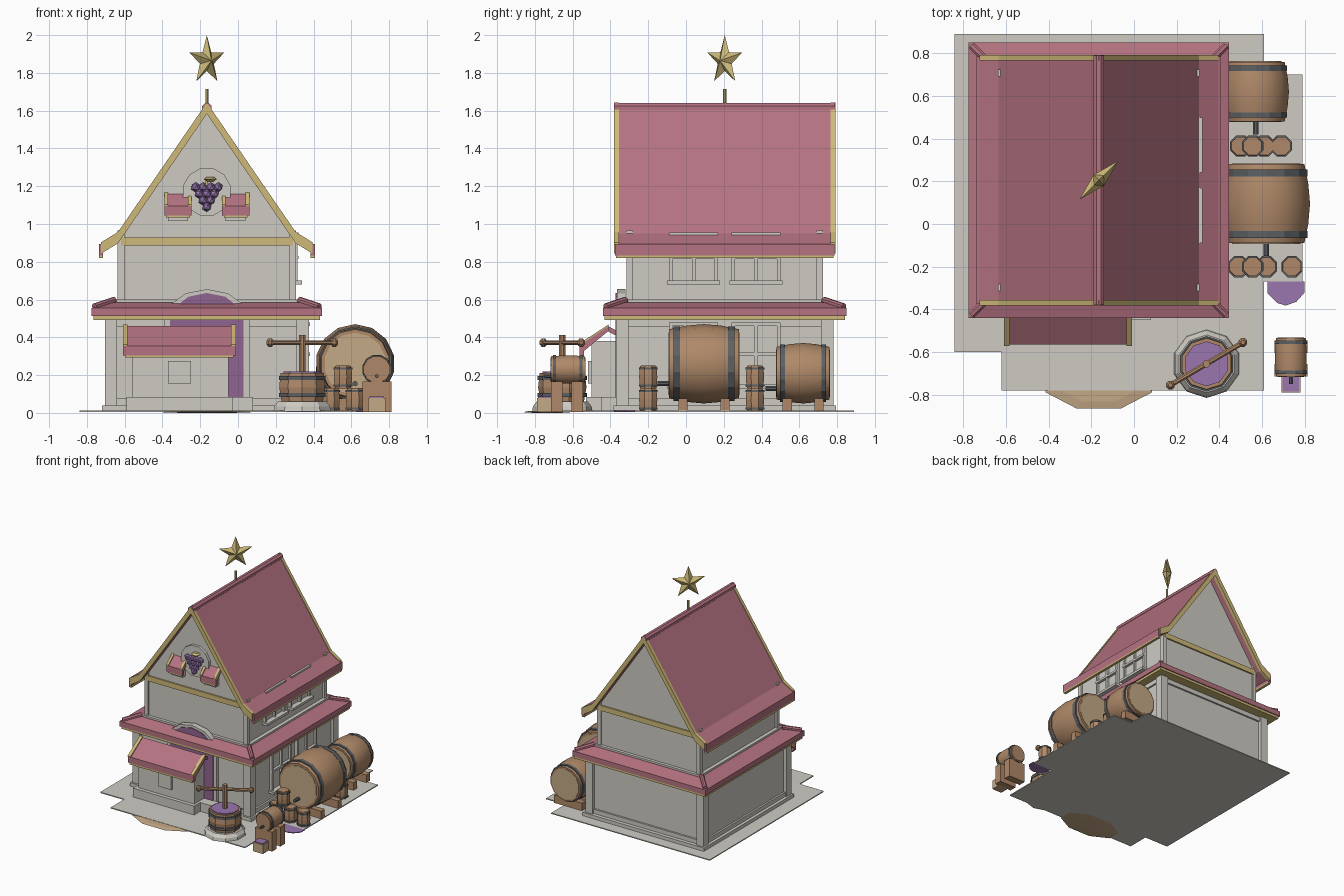
import bpy, bmesh, math
from mathutils import Vector, Matrix

if "Cube" in bpy.data.objects:
    bpy.data.objects.remove(bpy.data.objects["Cube"], do_unlink=True)


def material(name, rgb):
    m = bpy.data.materials.new(name)
    m.use_nodes = True
    m.diffuse_color = (*rgb, 1)
    m.node_tree.nodes["Principled BSDF"].inputs["Base Color"].default_value = (*rgb, 1)
    return m


STONE = material("pale stone", (0.62, 0.60, 0.55))
PINK = material("dusty pink", (0.46, 0.17, 0.22))
GOLD = material("gold", (0.62, 0.49, 0.19))
WOOD = material("warm wood", (0.43, 0.25, 0.14))
TAN = material("light wood", (0.56, 0.40, 0.24))
PURPLE = material("grape purple", (0.32, 0.18, 0.42))
PLUM = material("plum door", (0.28, 0.13, 0.28))
IRON = material("iron grey", (0.11, 0.12, 0.13))


def finish(name, bm, *mats, smooth=False):
    bmesh.ops.recalc_face_normals(bm, faces=bm.faces)
    me = bpy.data.meshes.new(name)
    bm.to_mesh(me)
    bm.free()
    for m in mats:
        me.materials.append(m)
    if smooth:
        me.shade_smooth()
        me.set_sharp_from_angle(angle=math.radians(35))
    ob = bpy.data.objects.new(name, me)
    bpy.context.collection.objects.link(ob)
    return ob


def loft(name, rings, mat, smooth=False):
    bm = bmesh.new()
    loops = [[bm.verts.new(p) for p in ring] for ring in rings]
    for a, b in zip(loops, loops[1:]):
        for i in range(len(a)):
            j = (i + 1) % len(a)
            bm.faces.new((a[i], a[j], b[j], b[i]))
    bm.faces.new(loops[0])
    bm.faces.new(loops[-1])
    return finish(name, bm, mat, smooth=smooth)


def prism(name, pts, axis, lo, hi, mat):
    place = {"x": lambda p, t: (t, p[0], p[1]), "y": lambda p, t: (p[0], t, p[1]),
             "z": lambda p, t: (p[0], p[1], t)}[axis]
    return loft(name, [[place(p, t) for p in pts] for t in (lo, hi)], mat)


def box(name, x0, x1, y0, y1, z0, z1, mat):
    return prism(name, [(x0, y0), (x1, y0), (x1, y1), (x0, y1)], "z", z0, z1, mat)


def lathe(name, profile, loc, axis, n, mat, smooth=False):
    turn = Matrix.Rotation(math.pi / 2, 4, "X") if axis == "y" else Matrix()
    rings = []
    for r, h in profile:
        angles = [math.tau * (i + 0.5) / n for i in range(n)]
        rings.append([Vector(loc) + turn @ Vector((r * math.cos(a), r * math.sin(a), h)) for a in angles])
    return loft(name, rings, mat, smooth)


def rod(name, p, q, r, mat, n=8):
    p, q = Vector(p), Vector(q)
    ob = lathe(name, [(r, 0), (r, (q - p).length)], (0, 0, 0), "z", n, mat)
    ob.matrix_world = Matrix.Translation(p) @ (q - p).to_track_quat("Z", "Y").to_matrix().to_4x4()


def barrel(name, loc, axis, r_end, r_mid, length, n, cap=WOOD):
    h = length / 2
    lathe(name, [(r_end, -h), (r_end * 0.3 + r_mid * 0.7, -h * 0.5), (r_mid, 0),
                 (r_end * 0.3 + r_mid * 0.7, h * 0.5), (r_end, h)], loc, axis, n, WOOD, n > 10)
    lathe(name + "_heads", [(r_end * 0.9, -h - 0.003), (r_end * 0.9, h + 0.003)], loc, axis, n, cap)
    r = r_end + (r_mid - r_end) * 0.3 + 0.006
    for s in (-0.78, 0.78):
        w = length * 0.045
        lathe(name + "_hoop", [(r, s * h - w), (r, s * h + w)], loc, axis, n, IRON)


CX, CY = -0.165, 0.205


def slab(name, hx, hy, z0, z1, mat):
    return box(name, CX - hx, CX + hx, CY - hy, CY + hy, z0, z1, mat)


def corner_posts(name, hx, hy, w, z0, z1):
    for sx in (-1, 1):
        for sy in (-1, 1):
            x, y = CX + sx * (hx - w / 2), CY + sy * (hy - w / 2)
            box(name, x - w / 2, x + w / 2, y - w / 2, y + w / 2, z0, z1, STONE)


# Ground and foundation
prism("ground", [(-0.84, -0.6), (-0.62, -0.6), (-0.62, -0.78), (0.61, -0.78), (0.61, -0.27), (0.79, -0.27),
                 (0.79, 0.70), (0.61, 0.70), (0.61, 0.89), (-0.84, 0.89)], "z", 0.004, 0.012, STONE)
slab("foundation", 0.555, 0.59, 0.01, 0.04, STONE)

# Lower storey
slab("lower_wall", 0.515, 0.545, 0.01, 0.56, STONE)
corner_posts("lower_post", 0.54, 0.575, 0.065, 0.01, 0.5)
slab("lower_sill", 0.53, 0.56, 0.01, 0.075, STONE)
slab("lower_beam", 0.53, 0.56, 0.455, 0.50, STONE)

# Skirt roof between storeys
slab("skirt_trim", 0.60, 0.637, 0.492, 0.512, GOLD)
loft("skirt_roof", [[(CX + sx * hx, CY + sy * hy, z) for sx, sy in ((-1, -1), (1, -1), (1, 1), (-1, 1))]
                    for hx, hy, z in ((0.61, 0.645, 0.512), (0.61, 0.645, 0.555), (0.51, 0.55, 0.585))], PINK)
for sx in (-1, 1):
    for sy in (-1, 1):
        rod("skirt_hip", (CX + sx * 0.595, CY + sy * 0.63, 0.562), (CX + sx * 0.49, CY + sy * 0.525, 0.597), 0.018, PINK)

# Upper storey
slab("upper_wall", 0.455, 0.51, 0.56, 0.97, STONE)
slab("upper_plinth", 0.485, 0.535, 0.57, 0.60, STONE)
corner_posts("upper_post", 0.472, 0.52, 0.035, 0.58, 0.965)
prism("gable_wall", [(CX - 0.455, 0.93), (CX + 0.455, 0.93), (CX, 1.6)], "y", CY - 0.51, CY + 0.51, STONE)
slab("gable_band", 0.455, 0.522, 0.885, 0.928, GOLD)

# Main roof
top = [(0.56, 0.895), (0.47, 0.95), (0, 1.635)]


def roof_profile(lift, thick):
    upper = [(CX + s * u, z + lift) for s, row in ((1, top), (-1, top[-2::-1])) for u, z in row]
    return upper + [(x, z - thick) for x, z in reversed(upper)]


prism("main_roof", roof_profile(0, 0.045), "y", CY - 0.575, CY + 0.575, PINK)
for s in (-1, 1):
    y = CY + s * 0.573
    prism("gable_trim", roof_profile(0.008, 0.06), "y", y - 0.013, y + 0.013, GOLD)
    a, b = sorted((CX + s * 0.55, CX + s * 0.572))
    box("eave_fascia", a, b, CY - 0.58, CY + 0.58, 0.833, 0.895, PINK)
    box("eave_trim", a, b, CY - 0.575, CY + 0.575, 0.82, 0.833, GOLD)
lathe("ridge_cap", [(0.027, -0.585), (0.027, 0.585)], (CX, CY, 1.615), "y", 8, PINK)

# Star finial, turned to face the corner
rod("finial_pole", (CX, CY, 1.62), (CX, CY, 1.715), 0.009, GOLD)
bm = bmesh.new()
rim = []
for i in range(10):
    a, r = math.pi / 2 + i * math.pi / 5, (0.055 if i % 2 else 0.135)
    u = r * math.cos(a) * 0.707 * 1.0
    rim.append(bm.verts.new((CX + u, CY + u, 1.865 + r * math.sin(a))))
for s in (-1, 1):
    tip = bm.verts.new((CX + s * 0.025, CY - s * 0.025, 1.865))
    for i in range(10):
        bm.faces.new((rim[i], rim[(i + 1) % 10], tip))
finish("star", bm, GOLD)


# Windows on the right wall
def window(x, y0, y1, z0, z1):
    box("window_pane", x - 0.02, x + 0.008, y0, y1, z0, z1, STONE)
    w, ym, zm = 0.018, (y0 + y1) / 2, (z0 + z1) / 2
    for y in (y0, ym, y1):
        box("window_upright", x, x + 0.025, y - w / 2, y + w / 2, z0, z1, STONE)
    for z in (zm, z1):
        box("window_rail", x, x + 0.03, y0 - w / 2, y1 + w / 2, z - w / 2, z + w / 2, STONE)
    box("window_sill", x, x + 0.05, y0 - 0.02, y1 + 0.02, z0 - 0.02, z0, STONE)


for y in (0.04, 0.37):
    window(0.29, y - 0.12, y + 0.12, 0.70, 0.945)
    window(0.35, y - 0.12, y + 0.12, 0.15, 0.47)


# Arched doorway rising through the skirt roof
def arch(hw, spring, rise):
    curve = [(CX + hw * math.cos(math.pi * i / 6), spring + rise * math.sin(math.pi * i / 6)) for i in range(7)]
    return [(CX - hw, 0.04), (CX + hw, 0.04)] + curve


prism("door_frame", arch(0.225, 0.49, 0.165), "y", -0.366, -0.32, STONE)
prism("door", arch(0.195, 0.485, 0.15), "y", -0.372, -0.33, PLUM)
box("door_step", -0.42, 0.08, -0.45, -0.36, 0.01, 0.085, STONE)


# Sloping awnings with gold ends
def awning(name, x0, x1, y, z, depth, drop, lip, w):
    zf = z - drop
    prof = [(y, z), (y - depth, zf), (y - depth, zf - lip), (y - depth + w, zf - lip), (y - depth + w, zf - w), (y, z - w)]
    prism(name, prof, "x", x0, x1, PINK)
    end = [(a - (0.006 if i in (1, 2) else 0), b + 0.008) for i, (a, b) in enumerate(prof)]
    end[2], end[3] = (end[2][0], zf), (end[3][0], zf)
    for x in (x0, x1 - w):
        prism(name + "_end", end, "x", x, x + w, GOLD)
    box(name + "_trim", x0 + w / 2, x1 - w / 2, y - depth, y - depth + w, zf - lip - w * 0.5, zf - lip, GOLD)


box("booth_wall", -0.56, -0.05, -0.50, -0.34, 0.04, 0.38, STONE)
box("booth_base", -0.59, -0.03, -0.53, -0.34, 0.01, 0.085, STONE)
box("booth_hatch", -0.37, -0.25, -0.518, -0.49, 0.155, 0.275, STONE)
awning("booth_awning", -0.61, -0.01, -0.41, 0.46, 0.155, 0.105, 0.05, 0.026)
prism("awning_back", [(-0.41, 0.458), (-0.34, 0.42), (-0.34, 0.395), (-0.41, 0.43)], "x", -0.60, -0.02, PINK)

# Gable emblem with grapes and little awnings
lathe("emblem_disc", [(0.13, -0.015), (0.13, 0.015)], (CX, -0.312, 1.17), "y", 12, STONE)
for row in range(4):
    for k in range(4 - row):
        bm = bmesh.new()
        spot = Vector((CX + (k - (3 - row) / 2) * 0.04, -0.338, 1.195 - row * 0.035))
        bmesh.ops.create_icosphere(bm, subdivisions=1, radius=0.026, matrix=Matrix.Translation(spot))
        finish("grape", bm, PURPLE)
box("grape_stem", CX - 0.006, CX + 0.006, -0.345, -0.325, 1.20, 1.235, GOLD)
lathe("grape_leaf", [(0.02, -0.012), (0.036, 0), (0.02, 0.012)], (CX + 0.018, -0.335, 1.238), "z", 8, GOLD)
for x in (-0.39, -0.085):
    awning("gable_awning", x, x + 0.145, -0.305, 1.16, 0.07, 0.065, 0.05, 0.02)
    box("gable_shelf", x + 0.02, x + 0.125, -0.35, -0.30, 1.015, 1.09, STONE)

# Large barrels lying on rails, with taps
for name, x, y, r, length in (("great_barrel", 0.62, 0.095, 0.21, 0.37), ("second_barrel", 0.57, 0.62, 0.16, 0.28)):
    z = r + 0.05
    barrel(name, (x, y, z), "y", r * 0.87, r, length, 14, TAN)
    front = y - length / 2
    rod(name + "_tap", (x, front, z - r / 2), (x, front - 0.06, z - r / 2), 0.014, IRON)
    for s in (-0.3, 0.3):
        yy = y + s * length
        box(name + "_rail", x - r * 0.8, x + r * 0.8, yy - 0.024, yy + 0.024, 0.01, 0.075, WOOD)

# Stacked kegs
for y, xs in ((-0.2, (0.49, 0.62, 0.74)), (0.365, (0.50, 0.61, 0.69))):
    for x, z in [(x, 0.07) for x in xs] + [(0.556, 0.19)]:
        barrel("keg", (x, y, z), "z", 0.046, 0.052, 0.118, 8)

# Spilled juice
prism("juice_puddle", [(0.625, -0.27), (0.625, -0.325), (0.67, -0.37), (0.71, -0.382), (0.76, -0.365),
                       (0.80, -0.32), (0.80, -0.27)], "z", 0.008, 0.014, PURPLE)

# Grape press
PX, PY = 0.34, -0.655
lathe("press_base", [(0.16, 0.008), (0.155, 0.035), (0.135, 0.06)], (PX, PY, 0), "z", 10, STONE)
lathe("press_tub", [(0.115, 0.06), (0.128, 0.135), (0.12, 0.21)], (PX, PY, 0), "z", 10, WOOD)
for z in (0.095, 0.185):
    lathe("press_hoop", [(0.13, z - 0.01), (0.13, z + 0.01)], (PX, PY, 0), "z", 10, IRON)
lathe("press_juice", [(0.105, 0.2), (0.105, 0.218)], (PX, PY, 0), "z", 10, PURPLE)
rod("press_post", (PX, PY, 0.2), (PX, PY, 0.412), 0.018, WOOD)
ends = [(PX - 0.17, PY - 0.1, 0.372), (PX + 0.17, PY + 0.1, 0.372)]
rod("press_bar", *ends, 0.013, WOOD)
for p in ends:
    lathe("press_knob", [(0.01, -0.022), (0.022, -0.008), (0.022, 0.008), (0.01, 0.022)], p, "z", 8, WOOD)

# Tapped cask on a stand with a juice box
barrel("cask", (0.735, -0.625, 0.23), "y", 0.072, 0.077, 0.18, 12)
for y in (-0.685, -0.575):
    box("cask_stand", 0.658, 0.812, y - 0.03, y + 0.03, 0.005, 0.165, WOOD)
rod("cask_tap", (0.735, -0.71, 0.195), (0.735, -0.75, 0.195), 0.01, IRON)
box("juice_box", 0.69, 0.78, -0.79, -0.70, 0.005, 0.08, TAN)
box("juice_box_fill", 0.696, 0.774, -0.784, -0.70, 0.08, 0.086, PURPLE)

# Shallow earth patch by the entrance
lathe("earth_patch", [(0.15, 0), (0.27, 0.004), (0.2, 0.01)], (CX, 0, 0), "z", 8, TAN).matrix_world = (
    Matrix.Translation((0, -0.735, 0)) @ Matrix.Diagonal((1, 0.52, 1, 1)))
